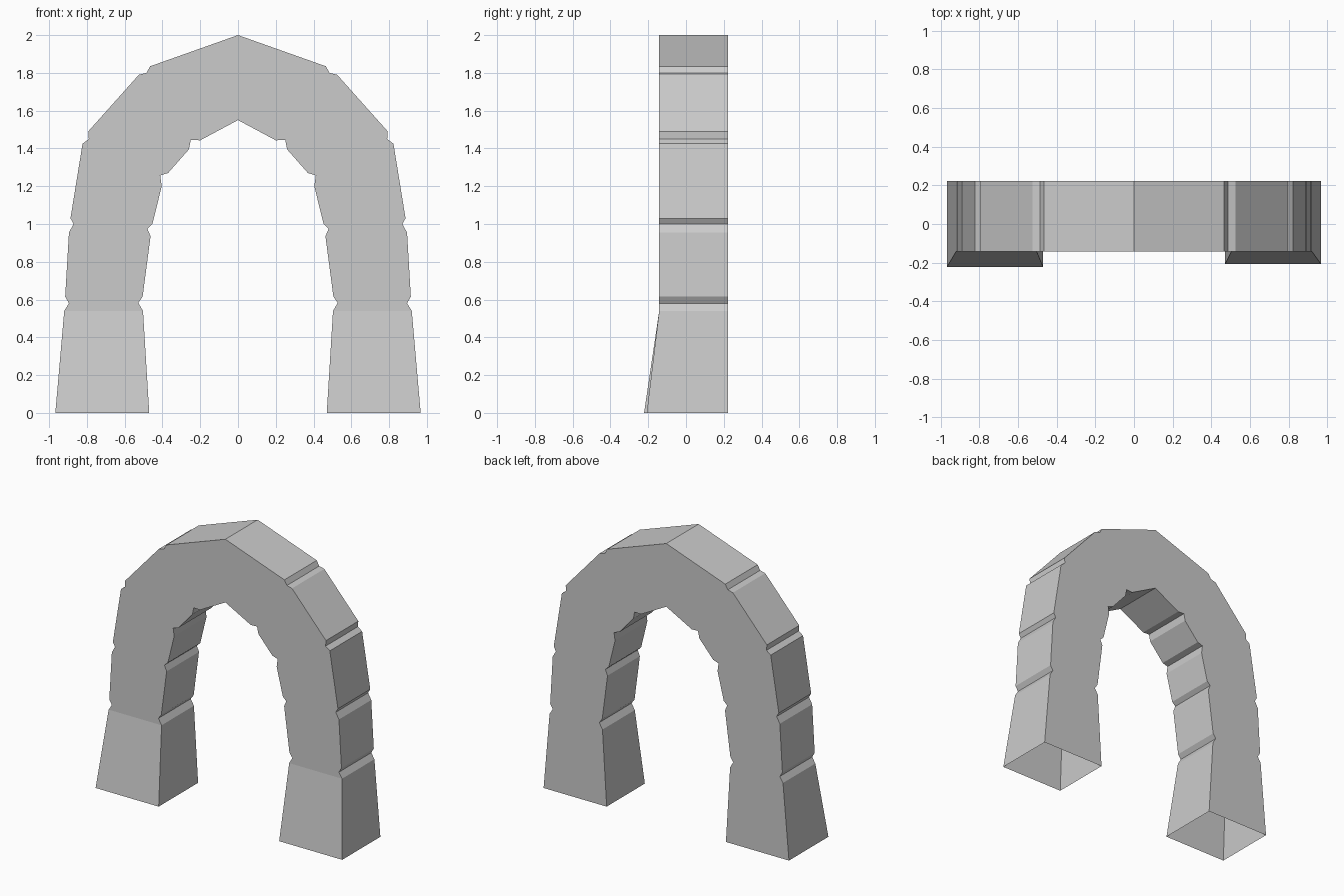
import bpy
import bmesh

if "Cube" in bpy.data.objects:
    bpy.data.objects.remove(bpy.data.objects["Cube"])

# Half profile of the arch (x, z), foot to crown, with notches between stones
OUTER = [(.967, 0), (.92, .54), (.895, .58), (.915, .615), (.895, .955), (.87, 1.0), (.887, 1.03),
         (.823, 1.425), (.79, 1.45), (.793, 1.49), (.525, 1.79), (.485, 1.80), (.465, 1.835), (0, 2)]
INNER = [(.47, 0), (.503, .54), (.528, .583), (.505, .615), (.463, .935), (.48, .975), (.453, 1.0),
         (.404, 1.2), (.412, 1.257), (.37, 1.27), (.26, 1.395), (.25, 1.445), (.2, 1.443), (0, 1.55)]
FRONT, BACK = -0.142, 0.222


def build_half(bm, side, foot_front):
    """One leg and half the crown; the foot flares forward and is open below."""
    rows = []
    for i, (o, n) in enumerate(zip(OUTER, INNER)):
        f = foot_front if i == 0 else FRONT
        rows.append([bm.verts.new((side * x, y, z)) for (x, z), y in
                     ((o, f), (n, f), (n, BACK), (o, BACK))])
    # front, inner, back and outer strips
    for a, b in zip(rows, rows[1:]):
        for k in range(4):
            m = (k + 1) % 4
            bm.faces.new((a[k], a[m], b[m], b[k]))


bm = bmesh.new()
build_half(bm, -1, -0.222)
build_half(bm, 1, -0.208)
bmesh.ops.remove_doubles(bm, verts=bm.verts, dist=1e-4)
bmesh.ops.recalc_face_normals(bm, faces=bm.faces)

# Make sure the faces point outward (the front faces -y)
front = min(bm.faces, key=lambda f: f.normal.y * f.normal.y * -1 + f.calc_center_median().y)
if front.normal.y > 0:
    bmesh.ops.reverse_faces(bm, faces=bm.faces)

mesh = bpy.data.meshes.new("stone_arch")
bm.to_mesh(mesh)
bm.free()
arch = bpy.data.objects.new("stone_arch", mesh)
bpy.context.collection.objects.link(arch)
